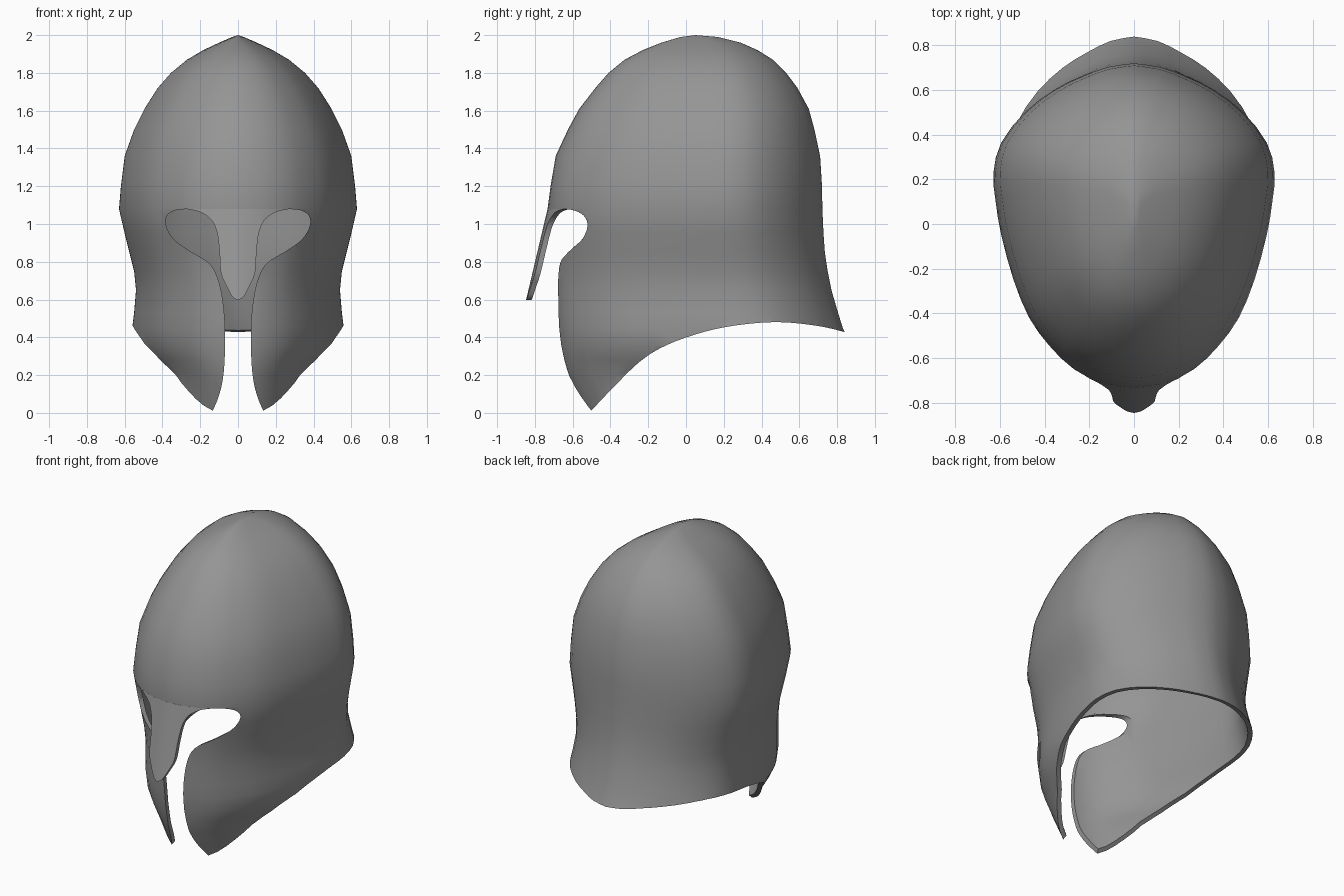
import bpy, bmesh, math

if "Cube" in bpy.data.objects:
    bpy.data.objects.remove(bpy.data.objects["Cube"])

bronze = bpy.data.materials.new("plain_grey_metal")
bronze.diffuse_color = (0.30, 0.30, 0.30, 1)
bronze.use_nodes = True
bronze.node_tree.nodes["Principled BSDF"].inputs["Base Color"].default_value = bronze.diffuse_color

# Half outline of the helmet seen from above, back to front, at its widest level
SECTION = [(0, .722), (.12, .705), (.24, .66), (.36, .60), (.49, .50), (.595, .365),
           (.63, .23), (.62, .10), (.595, -.05), (.54, -.25), (.47, -.42),
           (.38, -.545), (.27, -.65), (.13, -.715), (0, -.733)]

# Levels: height, half width, front y, back y
LEVELS = [(-.1, .36, -.46, .90), (0, .42, -.54, .90), (.2, .45, -.635, .90),
          (.28, .51, -.655, .89), (.36, .555, -.67, .87), (.45, .56, -.68, .83),
          (.53, .55, -.685, .805), (.65, .54, -.69, .77), (.75, .55, -.695, .75),
          (.85, .575, -.705, .735), (.95, .60, -.72, .728), (1.08, .63, -.733, .722),
          (1.2, .62, -.717, .72), (1.36, .60, -.69, .71), (1.5, .55, -.625, .68),
          (1.61, .495, -.565, .65), (1.72, .425, -.48, .59), (1.8, .355, -.41, .53),
          (1.87, .27, -.325, .46), (1.92, .185, -.23, .38), (1.96, .10, -.13, .29),
          (1.99, .03, -.03, .17)]


def spline(pts, n=4):
    """Smooth curve through the points."""
    p = [pts[0]] + list(pts) + [pts[-1]]
    out = []
    for i in range(1, len(p) - 2):
        a, b, c, d = p[i - 1:i + 3]
        for k in range(n):
            t = k / n
            out.append(tuple(.5 * (2 * b[j] + (c[j] - a[j]) * t
                                   + (2 * a[j] - 5 * b[j] + 4 * c[j] - d[j]) * t * t
                                   + (3 * b[j] - a[j] - 3 * c[j] + d[j]) * t ** 3)
                             for j in (0, 1)))
    return out + [tuple(pts[-1])]


def mirrored(half):
    return half + [(-x, v) for x, v in reversed(half) if abs(x) > 1e-5]


def finish(bm, name):
    bmesh.ops.recalc_face_normals(bm, faces=bm.faces)
    me = bpy.data.meshes.new(name)
    bm.to_mesh(me)
    bm.free()
    ob = bpy.data.objects.new(name, me)
    bpy.context.collection.objects.link(ob)
    return ob


def dome(name, front):
    """Closed hollow dome; front(z, y) gives the front line."""
    bm = bmesh.new()
    loop = mirrored(spline(SECTION, 2))
    rings = []
    for z, w, yf, yb in LEVELS:
        yf = front(z, yf)
        mid, half = (yf + yb) / 2, (yb - yf) / 2
        rings.append([bm.verts.new((x / .63 * w, mid + half * (y + .0055) / .7275, z))
                      for x, y in loop])
    n = len(loop)
    for a, b in zip(rings, rings[1:]):
        for i in range(n):
            j = (i + 1) % n
            bm.faces.new((a[i], a[j], b[j], b[i]))
    apex = bm.verts.new((0, .05, 2))
    for i in range(n):
        bm.faces.new((rings[-1][i], rings[-1][(i + 1) % n], apex))
    bm.faces.new(rings[0])
    ob = finish(bm, name)
    sol = ob.modifiers.new("wall", 'SOLIDIFY')
    sol.thickness, sol.offset = .028, -1
    apply(ob, sol)
    return ob


def apply(ob, mod):
    bpy.context.view_layer.objects.active = ob
    bpy.ops.object.modifier_apply(modifier=mod.name)


def prism(name, pts, place, lo, hi):
    bm = bmesh.new()
    a, b = ([bm.verts.new(place(p, d)) for p in pts] for d in (lo, hi))
    bm.faces.new(a)
    bm.faces.new(b)
    for i in range(len(pts)):
        j = (i + 1) % len(pts)
        bm.faces.new((a[i], a[j], b[j], b[i]))
    return finish(bm, name)


def cut(ob, tool, op='DIFFERENCE'):
    mod = ob.modifiers.new("cut", 'BOOLEAN')
    mod.operation, mod.solver, mod.object = op, 'EXACT', tool
    apply(ob, mod)
    bpy.data.objects.remove(tool)


def from_front(p, d):
    return (p[0], d, p[1])


def from_side(p, d):
    return (d, p[0], p[1])


TOP = 1.079   # brow level where the nose guard meets the shell

# Main shell: swept lower rim, then the eye and mouth opening
shell = dome("helmet_shell", lambda z, y: y)
rim = spline([(-.60, -.09), (-.51, .003), (-.38, .14), (-.24, .275), (-.10, .36), (.10, .43),
              (.30, .468), (.50, .48), (.70, .46), (.84, .428), (1.0, .385)])
cut(shell, prism("rim_cutter", rim + [(1.0, -.5), (-1.0, -.5), (-1.0, -.09)], from_side, -1, 1))
opening = spline([(.20, -.10), (.14, 0), (.098, .10), (.075, .22), (.068, .40), (.075, .55),
                  (.10, .69), (.15, .79), (.26, .86), (.34, .92), (.38, .99),
                  (.375, 1.045), (.33, 1.073), (.27, TOP)])
cut(shell, prism("opening_cutter", mirrored([(0, -.1)] + opening + [(0, TOP)]),
                 from_front, -1.5, -.1))

# Nose guard: the same dome with its front drawn forward, trimmed to a tongue
nose = dome("nose_guard", lambda z, y: y if z > 1.07 else -.733 - .236 * (1.08 - z))
tongue = spline([(0, .597), (.03, .615), (.06, .67), (.09, .74), (.098, .85), (.11, .95),
                 (.14, 1.02), (.20, 1.063), (.27, TOP)])
cut(nose, prism("nose_trimmer", mirrored(tongue), from_front, -1.5, -.1), 'INTERSECT')

# Smooth shading with crisp rims
for ob in (shell, nose):
    ob.data.materials.clear()
    ob.data.materials.append(bronze)
    for f in ob.data.polygons:
        f.material_index = 0
    bpy.ops.object.select_all(action='DESELECT')
    ob.select_set(True)
    bpy.context.view_layer.objects.active = ob
    bpy.ops.object.shade_smooth_by_angle(angle=math.radians(40))
